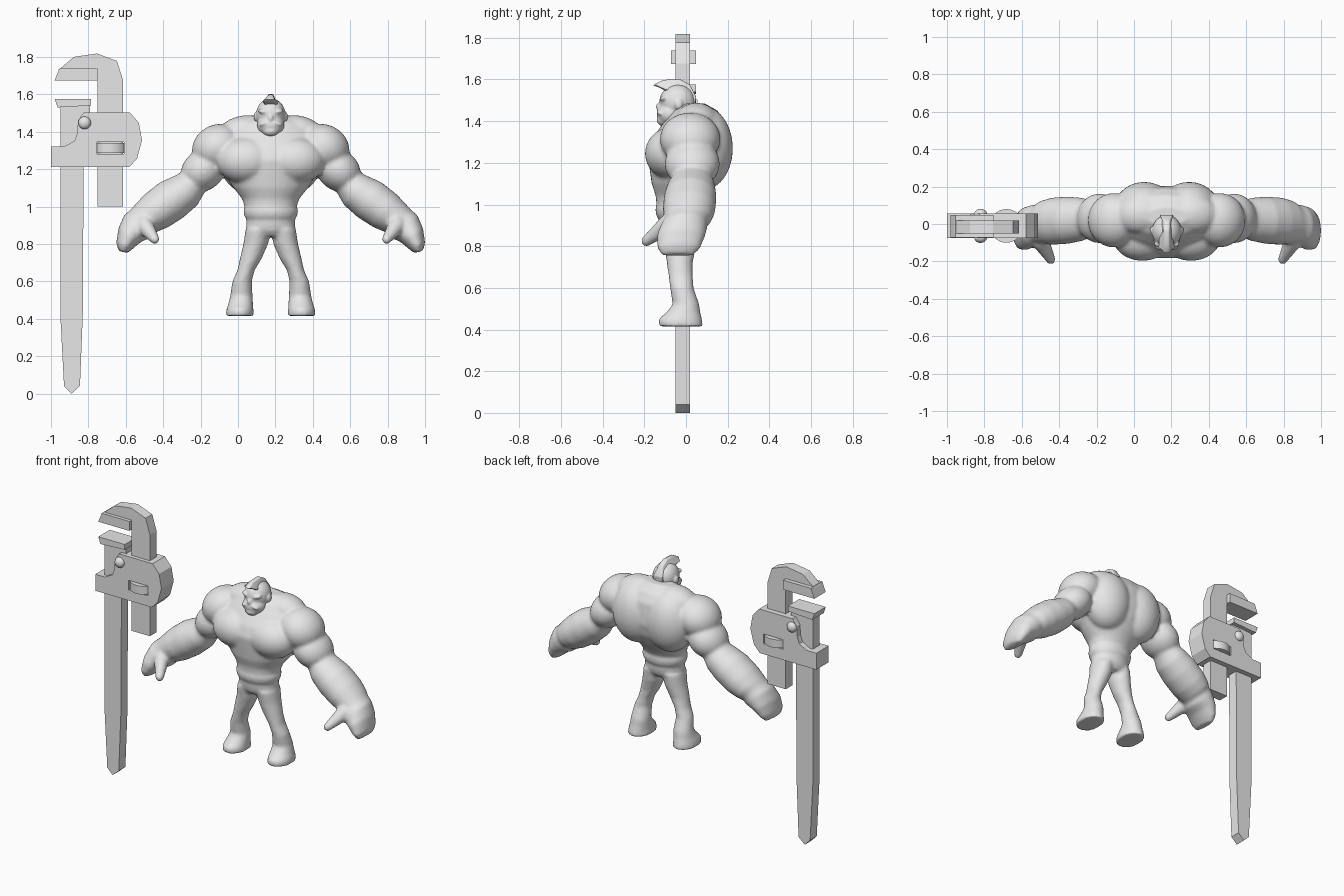
import bpy, bmesh, math
from mathutils import Vector, Matrix

if "Cube" in bpy.data.objects:
    bpy.data.objects.remove(bpy.data.objects["Cube"])

grey = bpy.data.materials.new("plain_grey")
grey.diffuse_color = (0.8, 0.8, 0.8, 1)
grey.use_nodes = True
grey.node_tree.nodes["Principled BSDF"].inputs["Base Color"].default_value = grey.diffuse_color
CX = 0.175                     # symmetry line of the figure


def finish(name, bm, smooth=None):
    bmesh.ops.recalc_face_normals(bm, faces=bm.faces[:])
    me = bpy.data.meshes.new(name)
    bm.to_mesh(me)
    bm.free()
    me.materials.append(grey)
    ob = bpy.data.objects.new(name, me)
    bpy.context.collection.objects.link(ob)
    if smooth:
        select(ob)
        bpy.ops.object.shade_smooth_by_angle(angle=math.radians(smooth))
    return ob


def select(ob):
    bpy.ops.object.select_all(action='DESELECT')
    ob.select_set(True)
    bpy.context.view_layer.objects.active = ob


def prism(name, pts, y0, y1):
    """Extrude an xz outline from y0 to y1."""
    bm = bmesh.new()
    a = [bm.verts.new((x, y0, z)) for x, z in pts]
    b = [bm.verts.new((x, y1, z)) for x, z in pts]
    bm.faces.new(a)
    bm.faces.new(b[::-1])
    for i in range(len(pts)):
        j = (i + 1) % len(pts)
        bm.faces.new((a[i], b[i], b[j], a[j]))
    return finish(name, bm)


def ball(bm, c, r, tilt=0):
    m = Matrix.Translation(c) @ Matrix.Rotation(tilt, 4, 'Y') @ Matrix.Diagonal((*r, 1))
    bmesh.ops.create_uvsphere(bm, u_segments=32, v_segments=20, radius=1, matrix=m)


def loft(bm, secs, s=1, upright=True, n=32):
    """Ellipse sections (dx, y, z, r, ry); s mirrors about the figure's middle."""
    rings = []
    for i, (dx, y, z, r, ry) in enumerate(secs):
        p, q = secs[max(i - 1, 0)], secs[min(i + 1, len(secs) - 1)]
        t = Vector((q[0] - p[0], 0, q[2] - p[2])).normalized()
        u = Vector((1, 0, 0)) if upright else Vector((t.z, 0, -t.x))
        ring = []
        for k in range(n):
            a = math.tau * k / n
            v = Vector((dx, y, z)) + u * r * math.cos(a) + Vector((0, ry * math.sin(a), 0))
            ring.append(bm.verts.new((CX + s * v.x, v.y, v.z)))
        rings.append(ring)
    for a, b in zip(rings, rings[1:]):
        for k in range(n):
            j = (k + 1) % n
            bm.faces.new((a[k], a[j], b[j], b[k]))
    bm.faces.new(rings[0])
    bm.faces.new(rings[-1])


def fuse(ob, voxel, rounds):
    """Blend overlapping volumes into one smooth skin."""
    select(ob)
    m = ob.modifiers.new("fuse", 'REMESH')
    m.mode, m.voxel_size = 'VOXEL', voxel
    bpy.ops.object.modifier_apply(modifier=m.name)
    m = ob.modifiers.new("relax", 'SMOOTH')
    m.factor, m.iterations = 0.5, rounds
    bpy.ops.object.modifier_apply(modifier=m.name)
    ob.data.shade_smooth()


# ---- wrench ----
prism("wrench_handle", [(-.95, 1.54), (-.95, .42), (-.93, .04), (-.89, 0), (-.845, .04),
                        (-.83, .42), (-.825, 1.3), (-.79, 1.48), (-.79, 1.54)], -.05, .02)
prism("hook_jaw", [(-.96, 1.73), (-.877, 1.80), (-.754, 1.818), (-.647, 1.778), (-.615, 1.676),
                   (-.615, 1.0), (-.75, 1.0), (-.75, 1.73)], -.05, .02)
prism("upper_jaw_plate", [(-.98, 1.675), (-.955, 1.738), (-.75, 1.738), (-.75, 1.675)], -.073, .047)
prism("lower_jaw_plate", [(-.98, 1.575), (-.785, 1.575), (-.785, 1.54), (-.965, 1.53)], -.073, .047)
housing = prism("wrench_housing", [(-1, 1.21), (-1, 1.32), (-.93, 1.32), (-.875, 1.35), (-.86, 1.39),
                                   (-.855, 1.46), (-.825, 1.503), (-.578, 1.503), (-.53, 1.447),
                                   (-.513, 1.355), (-.54, 1.255), (-.583, 1.21)], -.075, .055)
cutter = prism("window_cutter", [(-.755, 1.28), (-.755, 1.345), (-.61, 1.345), (-.61, 1.28)], -.2, .2)
cutter.hide_render = True
select(housing)
cut = housing.modifiers.new("window", 'BOOLEAN')
cut.operation, cut.object, cut.solver = 'DIFFERENCE', cutter, 'EXACT'
bpy.ops.object.modifier_apply(modifier=cut.name)
bpy.data.objects.remove(cutter)

bm = bmesh.new()
bmesh.ops.create_cone(bm, cap_ends=True, segments=32, radius1=.09, radius2=.09, depth=.055,
                      matrix=Matrix.Translation((-.682, -.01, 1.313)))
finish("adjusting_wheel", bm, 30)
bm = bmesh.new()
for y in (-.073, .053):
    ball(bm, (-.82, y, 1.447), (.034, .028, .034))
finish("wrench_rivets", bm, 60)

# ---- figure: body ----
bm = bmesh.new()
loft(bm, [(0, -.03, .84, .09, .07), (0, -.03, .87, .128, .092), (0, -.03, .905, .132, .1),
          (0, -.03, .93, .127, .1), (0, -.03, .945, .14, .112), (0, -.03, .975, .147, .118),
          (0, -.03, 1.0, .14, .112), (0, -.02, 1.04, .152, .125), (0, -.01, 1.1, .2, .155),
          (0, .005, 1.17, .245, .18), (0, .01, 1.25, .27, .195), (0, .02, 1.32, .28, .18),
          (0, .04, 1.39, .26, .15), (0, .045, 1.45, .2, .108), (0, .04, 1.485, .11, .05)])
forearm = [(.40, .03, 1.14, .075, .09), (.455, .025, 1.085, .1, .115), (.53, .02, 1.035, .113, .126),
           (.61, .015, .978, .108, .126), (.665, .01, .94, .094, .115), (.69, 0, .92, .086, .105),
           (.715, -.01, .893, .092, .112), (.755, -.025, .847, .07, .115),
           (.782, -.035, .79, .047, .102), (.79, -.04, .757, .025, .075)]
leg = [(.165, -.025, .415, .076, .106), (.165, -.027, .45, .072, .104), (.16, -.012, .485, .065, .08),
       (.157, 0, .52, .06, .064), (.153, -.02, .6, .052, .056), (.132, -.026, .66, .046, .058),
       (.107, -.03, .72, .058, .062), (.08, -.028, .8, .066, .076), (.068, -.03, .88, .066, .088)]
for s in (1, -1):
    X = lambda dx: CX + s * dx
    loft(bm, leg, s)
    loft(bm, forearm, s, upright=False)
    ball(bm, (X(.13), -.07, 1.245), (.16, .127, .125))                  # chest
    ball(bm, (X(.12), .085, 1.27), (.16, .14, .2))                      # back
    ball(bm, (X(.15), .05, 1.41), (.13, .1, .075), s * .2)              # neck muscle
    ball(bm, (X(.285), .02, 1.315), (.14, .145, .122), s * .5)          # shoulder
    ball(bm, (X(.36), .03, 1.195), (.13, .132, .108), s * .7)           # upper arm
    for k in range(9):                                                  # thumb
        f = k / 8
        r = .048 - .022 * f
        ball(bm, (X(.675 - .055 * f), -.09 - .1 * f, .9 - .075 * f), (r, r, r))
fuse(finish("body", bm), .011, 4)

# ---- figure: head ----
bm = bmesh.new()
ball(bm, (CX, -.04, 1.49), (.079, .088, .088))           # skull
ball(bm, (CX, -.075, 1.435), (.073, .066, .06))          # jaw
ball(bm, (CX, -.1, 1.405), (.045, .04, .032))            # chin
ball(bm, (CX, -.115, 1.47), (.017, .03, .024))           # nose
ball(bm, (CX, -.01, 1.41), (.085, .08, .07))             # neck
for s in (1, -1):
    ball(bm, (CX + s * .033, -.105, 1.505), (.036, .022, .014), s * -.25)   # brow
    ball(bm, (CX + s * .03, -.12, 1.445), (.034, .02, .013), s * .3)        # moustache
    ball(bm, (CX + s * .079, -.035, 1.48), (.012, .02, .026))               # ear
fuse(finish("head", bm), .006, 3)

# ---- figure: hair crest ----
crest = prism("hair_crest", [(-.16, 1.572), (-.11, 1.598), (-.03, 1.602), (.02, 1.575), (.05, 1.515),
                             (.04, 1.46), (-.03, 1.54), (-.1, 1.545), (-.125, 1.56)], -.036, .036)
for v in crest.data.vertices:
    y, x, z = v.co
    taper = .45 if z > 1.565 else 1
    v.co = (CX + x * taper, y, z)
select(crest)
bev = crest.modifiers.new("soft", 'BEVEL')
bev.width, bev.segments = .008, 2
bpy.ops.object.modifier_apply(modifier=bev.name)
bm = bmesh.new()
bm.from_mesh(crest.data)
bmesh.ops.recalc_face_normals(bm, faces=bm.faces[:])
bm.to_mesh(crest.data)
bm.free()
bpy.ops.object.shade_smooth_by_angle(angle=math.radians(45))
